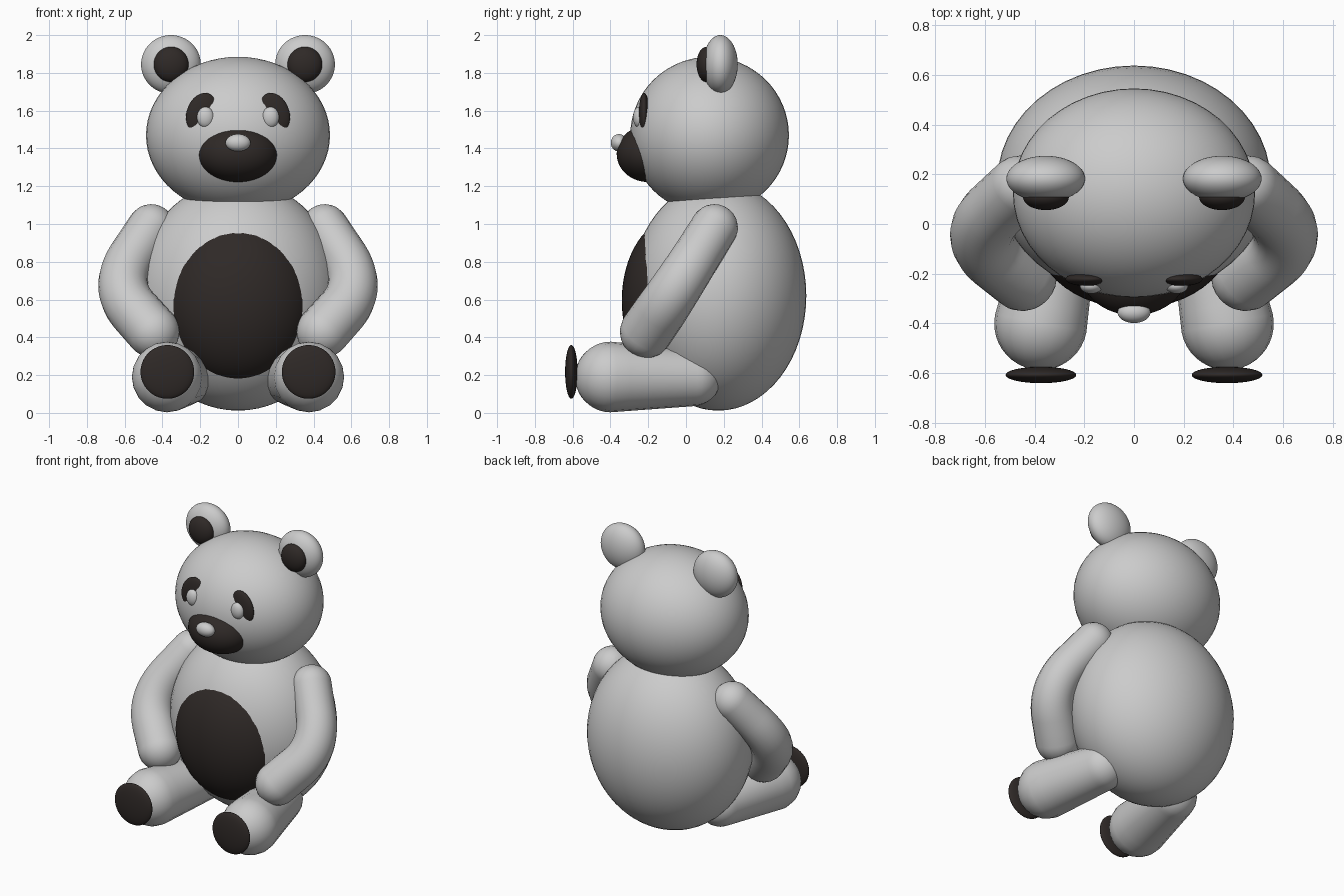
import bpy
from math import sin, cos, pi, radians
from mathutils import Vector

if "Cube" in bpy.data.objects:
    bpy.data.objects.remove(bpy.data.objects["Cube"])

dark = bpy.data.materials.new("dark_brown")
dark.diffuse_color = (0.028, 0.022, 0.02, 1)
dark.use_nodes = True
dark.node_tree.nodes["Principled BSDF"].inputs["Base Color"].default_value = dark.diffuse_color


def ball(name, loc, radii, mat=None, tilt=0):
    """Smooth ellipsoid, optionally tilted in the front plane."""
    bpy.ops.mesh.primitive_uv_sphere_add(segments=48, ring_count=32, location=loc)
    ob = bpy.context.object
    ob.name = name
    ob.scale = radii
    ob.rotation_euler = (0, tilt, 0)
    bpy.ops.object.shade_smooth()
    if mat:
        ob.data.materials.append(mat)
    return ob


def limb(name, path, r0, r1):
    """Round-ended tube along a path, radius going from r0 to r1."""
    n = len(path) - 1
    d0 = (path[1] - path[0]).normalized()
    d1 = (path[-1] - path[-2]).normalized()
    caps = [i * pi / 20 for i in range(10)]
    pts = [(path[0] - d0 * r0 * cos(a), max(r0 * sin(a), 0.002)) for a in caps]
    pts += [(p, r0 + (r1 - r0) * i / n) for i, p in enumerate(path)]
    pts += [(path[-1] + d1 * r1 * cos(a), max(r1 * sin(a), 0.002)) for a in reversed(caps)]
    cu = bpy.data.curves.new(name, 'CURVE')
    cu.dimensions = '3D'
    cu.bevel_depth = 1
    cu.bevel_resolution = 8
    cu.use_fill_caps = True
    sp = cu.splines.new('POLY')
    sp.points.add(len(pts) - 1)
    for q, (p, r) in zip(sp.points, pts):
        q.co = (*p, 1)
        q.radius = r
    sp.use_smooth = True
    ob = bpy.data.objects.new(name, cu)
    bpy.context.collection.objects.link(ob)
    bpy.ops.object.select_all(action='DESELECT')
    ob.select_set(True)
    bpy.context.view_layer.objects.active = ob
    bpy.ops.object.convert(target='MESH')
    bpy.ops.object.shade_smooth()


def bent_path(a, e, b, steps=14):
    """Straight, rounded elbow, straight."""
    p, q = a.lerp(e, 0.45), b.lerp(e, 0.45)
    curve = [p.lerp(e, t).lerp(e.lerp(q, t), t) for t in (i / steps for i in range(steps + 1))]
    return [a, a.lerp(p, 0.5)] + curve + [q.lerp(b, 0.5), b]


# torso and head
ball("body", (0, 0.17, 0.62), (0.55, 0.467, 0.608))
ball("belly_patch", (0, -0.05, 0.595), (0.394, 0.29, 0.442), dark)
ball("head", (0, 0.125, 1.47), (0.487, 0.42, 0.415))
ball("muzzle", (0, -0.2, 1.372), (0.212, 0.167, 0.15), dark)
ball("nose", (0, -0.355, 1.43), (0.066, 0.043, 0.046))

for s, side in ((-1, "left"), (1, "right")):
    # face
    ball(f"eye_patch_{side}", (s * 0.193, -0.222, 1.588), (0.078, 0.027, 0.109), dark, -s * radians(20))
    ball(f"eye_{side}", (s * 0.172, -0.25, 1.565), (0.045, 0.03, 0.055))
    # ears
    ball(f"ear_{side}", (s * 0.355, 0.182, 1.845), (0.158, 0.092, 0.155))
    ball(f"inner_ear_{side}", (s * 0.354, 0.108, 1.845), (0.092, 0.052, 0.093), dark)
    # arms
    limb(f"arm_{side}",
         bent_path(Vector((s * 0.46, 0.15, 0.98)), Vector((s * 0.665, -0.045, 0.67)),
                   Vector((s * 0.45, -0.21, 0.43))), 0.125, 0.14)
    # legs and soles
    hip, foot = Vector((s * 0.29, 0.035, 0.185)), Vector((s * 0.375, -0.4, 0.19))
    limb(f"leg_{side}", [hip.lerp(foot, i / 6) for i in range(7)], 0.15, 0.187)
    ball(f"sole_{side}", (s * 0.374, -0.607, 0.217), (0.142, 0.033, 0.142), dark)
